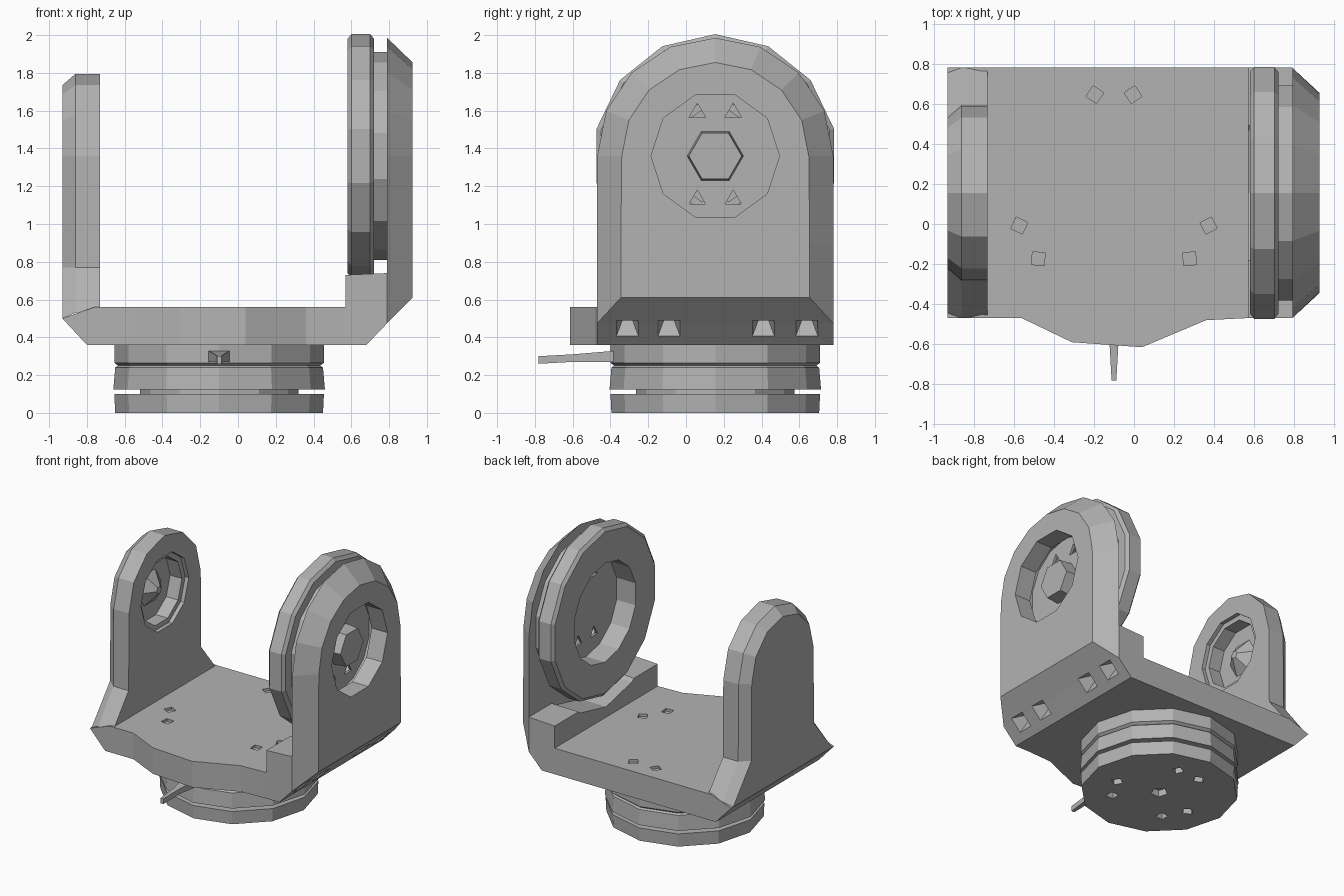
import bpy, bmesh
from math import sin, cos, pi, radians
from mathutils import Vector

cube = bpy.data.objects.get("Cube")
if cube:
    bpy.data.objects.remove(cube, do_unlink=True)

grey = bpy.data.materials.new("mid_grey")
grey.use_nodes = True
GREY = (0.45, 0.45, 0.45, 1)
grey.diffuse_color = GREY
grey.node_tree.nodes["Principled BSDF"].inputs["Base Color"].default_value = GREY

CY, CZ = 0.155, 1.36     # pivot axis of the yoke
BX = -0.1                # centre of the turntable


def loft(name, rings):
    """Skin a list of equal-length point rings and cap both ends."""
    bm = bmesh.new()
    rows = [[bm.verts.new(p) for p in ring] for ring in rings]
    n = len(rows[0])
    for a, b in zip(rows, rows[1:]):
        for i in range(n):
            j = (i + 1) % n
            bm.faces.new((a[i], a[j], b[j], b[i]))
    bm.faces.new(rows[0])
    bm.faces.new(rows[-1])
    bmesh.ops.recalc_face_normals(bm, faces=bm.faces)
    mesh = bpy.data.meshes.new(name)
    bm.to_mesh(mesh)
    bm.free()
    mesh.materials.append(grey)
    ob = bpy.data.objects.new(name, mesh)
    bpy.context.collection.objects.link(ob)
    return ob


def lathe(name, origin, axis, profile, sides, turn=0.0):
    """Turned shape: profile holds (distance along axis, radius)."""
    axis = Vector(axis).normalized()
    u = Vector((0, 1, 0)) if abs(axis.y) < 0.5 else Vector((1, 0, 0))
    v = axis.cross(u)
    angles = [radians(turn) + 2 * pi * i / sides for i in range(sides)]
    return loft(name, [[Vector(origin) + axis * d + (u * cos(a) + v * sin(a)) * r
                        for a in angles] for d, r in profile])


def pivot(name, profile, sides, turn=0.0):
    return lathe(name, (0, CY, CZ), (1, 0, 0), profile, sides, turn)


def cut(ob, cutters):
    """Subtract the cutters from an object and discard them."""
    for c in cutters:
        c.hide_render = True
        mod = ob.modifiers.new("cut", "BOOLEAN")
        mod.operation = "DIFFERENCE"
        mod.solver = "EXACT"
        mod.object = c
    bpy.context.view_layer.update()
    dg = bpy.context.evaluated_depsgraph_get()
    mesh = bpy.data.meshes.new_from_object(ob.evaluated_get(dg))
    ob.modifiers.clear()
    ob.data = mesh
    for c in cutters:
        bpy.data.objects.remove(c, do_unlink=True)


def arch(x, half, foot_half, foot, knee, segs, radius):
    """Arched arm outline in the plane at x, from one foot to the other."""
    pts = [(x, CY + foot_half, foot), (x, CY + half, knee)]
    for i in range(segs + 1):
        a = pi * i / segs
        pts.append((x, CY + radius * cos(a), CZ + radius * sin(a)))
    return pts + [(x, CY - half, knee), (x, CY - foot_half, foot)]


def slant_pits():
    """Four tapered sockets entering the sloped lower edge."""
    return [lathe("pit", (0.785, y, 0.43), (-1, 0, 1), [(0, 0.095), (0.13, 0.03)], 4, 45)
            for y in (-0.31, -0.09, 0.41, 0.64)]


def paired_pits(radius, z, depth, spread):
    """Three pairs of small screw pits around the turntable axis."""
    pits = []
    for base in (90, 210, 330):
        for s in (-spread, spread):
            a = radians(base + s)
            pits.append(lathe("pit", (BX + radius * cos(a), CY + radius * sin(a), z),
                              (0, 0, 1), [(-depth, 0.045), (depth, 0.045)], 4, base + s))
    return pits


# Floor plate with raised saddle block beside the disc
section = [(-0.80, 0.36), (0.68, 0.36), (0.79, 0.475), (0.79, 0.74), (0.57, 0.73),
           (0.57, 0.56), (-0.76, 0.56), (-0.93, 0.50)]
plate = loft("floor_plate", [[(x, y, z) for x, z in section] for y in (-0.47, 0.78)])
cut(plate, [pivot("saddle", [(0.5, 0.72), (0.85, 0.72)], 14, 12.86)]
    + slant_pits() + paired_pits(0.5, 0.56, 0.02, 11))

# Bowed front lip of the plate
lip = [(-0.56, -0.47), (-0.31, -0.59), (0.04, -0.615), (0.36, -0.48), (0.56, -0.47)]
loft("front_lip", [[(x, y, z) for x, y in lip] for z in (0.36, 0.56)])

# Tall arm with chamfered border, outer recess and slanted foot
tall = loft("tall_arm", [arch(0.79, 0.625, 0.625, 0.475, 0.9, 8, 0.625),
                         arch(0.925, 0.50, 0.50, 0.61, 0.9, 8, 0.495)])
cut(tall, [pivot("recess", [(0.7, 0.34), (1.0, 0.34)], 10)] + slant_pits())

# Round disc on a collar, hollowed on both sides
disc = pivot("pivot_disc", [(0.76, 0.36), (0.792, 0.36), (0.792, 0.55), (0.72, 0.55),
                            (0.72, 0.62), (0.70, 0.645), (0.60, 0.645), (0.58, 0.62),
                            (0.58, 0.38), (0.74, 0.38)], 14, 12.86)
cut(disc, [lathe("screw", (0.75, CY + sy * 0.095, CZ + sz * 0.23), (1, 0, 0),
                 [(-0.05, 0.05), (0.05, 0.05)], 3, 90)
           for sy in (-1, 1) for sz in (-1, 1)])

# Hexagonal hub in the outer recess
pivot("hex_hub", [(0.75, 0.15), (0.86, 0.14)], 6)

# Short arm with flared foot and bearing recess on its inner face
short = loft("short_arm", [arch(-0.73, 0.44, 0.625, 0.54, 0.77, 6, 0.435),
                           arch(-0.86, 0.44, 0.625, 0.53, 0.77, 6, 0.435),
                           arch(-0.93, 0.38, 0.60, 0.50, 0.77, 6, 0.375)])
cut(short, [pivot("bearing", [(-0.86, 0.25), (-0.76, 0.25), (-0.76, 0.29), (-0.6, 0.29)], 10)])
pivot("bearing_hub", [(-0.87, 0.15), (-0.78, 0.03)], 6)

# Turntable: foot disc, neck and two stacked rings
foot = lathe("turntable_foot", (BX, CY, 0), (0, 0, 1), [(0, 0.55), (0.10, 0.555)], 12)
cut(foot, paired_pits(0.33, 0, 0.05, 17)
    + [lathe("centre_pit", (BX, CY, 0), (0, 0, 1), [(-0.05, 0.06), (0.05, 0.06)], 5)])
lathe("turntable_neck", (BX, CY, 0), (0, 0, 1), [(0.09, 0.42), (0.14, 0.42)], 12)
lathe("turntable_ring", (BX, CY, 0), (0, 0, 1),
      [(0.125, 0.56), (0.24, 0.55), (0.25, 0.535), (0.265, 0.555), (0.37, 0.555)], 12)

# Thin pointer at the front of the turntable
loft("pointer", [[(BX + sx * w, y, z + sz * h) for sx, sz in ((-1, -1), (1, -1), (1, 1), (-1, 1))]
                 for y, w, z, h in ((-0.36, 0.06, 0.30, 0.03), (-0.60, 0.022, 0.29, 0.02),
                                    (-0.78, 0.012, 0.28, 0.02))])
